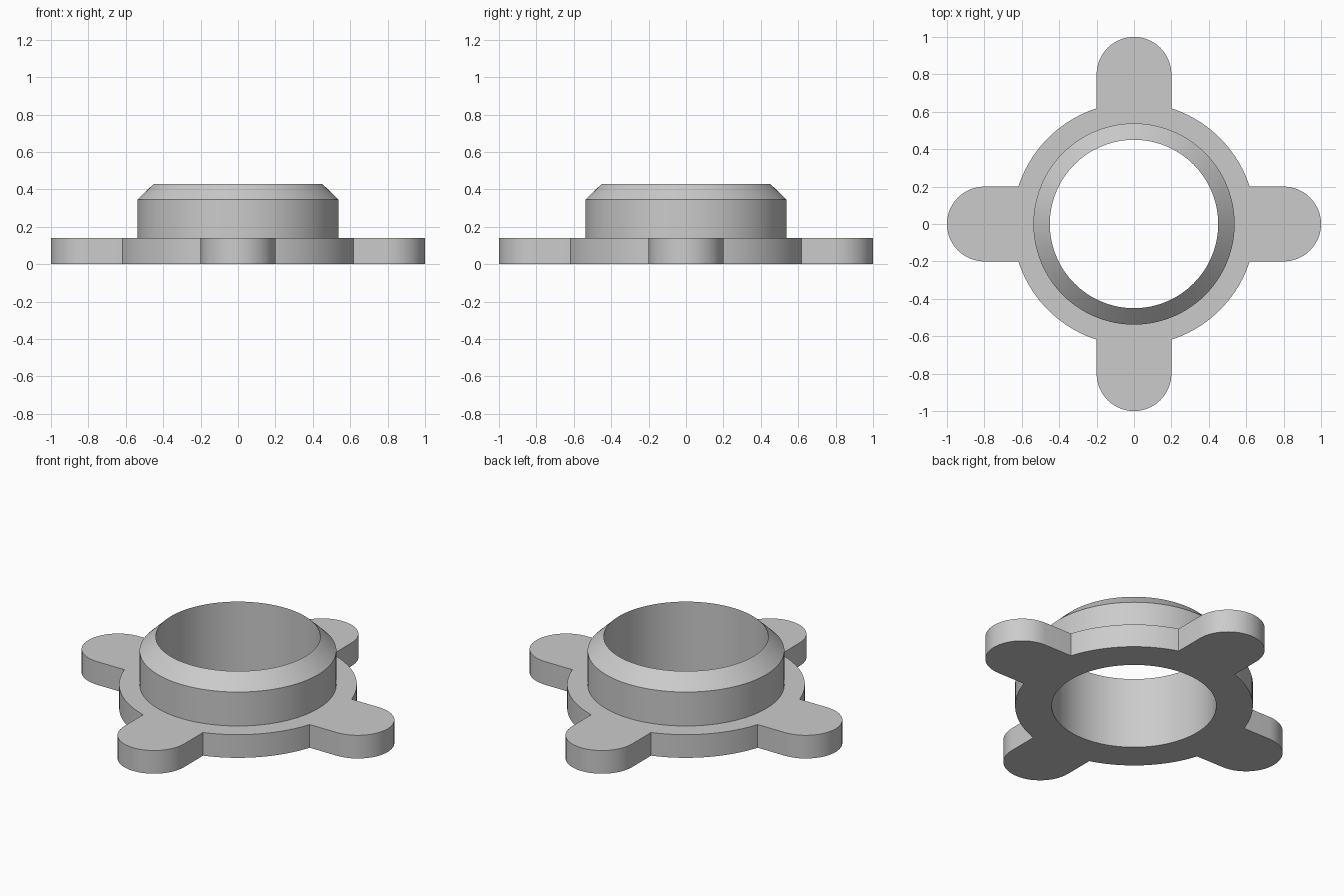
import bpy
import bmesh
from math import sin, cos, pi, asin, atan2
from mathutils import Vector, Matrix

cube = bpy.data.objects.get("Cube")
if cube:
    bpy.data.objects.remove(cube, do_unlink=True)

BODY_R, BORE_R, COLLAR_R = 0.65, 0.45, 0.538
LUG_R, LUG_CENTRE = 0.2, 0.8
FLANGE_Z, COLLAR_Z, TOP_Z = 0.14, 0.345, 0.43


def arc(cx, radius, start, end, steps):
    return [Vector((cx + radius * cos(a), radius * sin(a)))
            for a in (start + (end - start) * i / steps for i in range(steps + 1))]


# Flange outline: one rounded lug and one body arc, repeated four times
corner = asin(LUG_R / BODY_R)
quarter = (arc(LUG_CENTRE, LUG_R, -pi / 2, pi / 2, 28)
           + arc(0, BODY_R, corner, pi / 2 - corner, 20))
outline = [Matrix.Rotation(k * pi / 2, 2) @ p for k in range(4) for p in quarter]

# Sweep a closed section around the bore, following the outline at the flange
bm = bmesh.new()
columns = []
for p in outline:
    a, reach = atan2(p.y, p.x), p.length
    section = [(BORE_R, 0), (reach, 0), (reach, FLANGE_Z),
               (COLLAR_R, FLANGE_Z), (COLLAR_R, COLLAR_Z), (BORE_R, TOP_Z)]
    columns.append([bm.verts.new((r * cos(a), r * sin(a), z)) for r, z in section])
for i, col in enumerate(columns):
    nxt = columns[(i + 1) % len(columns)]
    for j in range(len(col)):
        k = (j + 1) % len(col)
        bm.faces.new((col[j], nxt[j], nxt[k], col[k]))
bmesh.ops.recalc_face_normals(bm, faces=bm.faces)

mesh = bpy.data.meshes.new("lugged_flange_collar")
bm.to_mesh(mesh)
bm.free()
flange = bpy.data.objects.new("lugged_flange_collar", mesh)
bpy.context.collection.objects.link(flange)

# Plain grey material
grey = bpy.data.materials.new("plain_grey")
grey.use_nodes = True
colour = (0.6, 0.6, 0.6, 1)
grey.diffuse_color = colour
grey.node_tree.nodes["Principled BSDF"].inputs["Base Color"].default_value = colour
mesh.materials.append(grey)

# Smooth round walls, crisp rims
bpy.ops.object.select_all(action='DESELECT')
flange.select_set(True)
bpy.context.view_layer.objects.active = flange
bpy.ops.object.shade_smooth_by_angle(angle=pi / 9)
